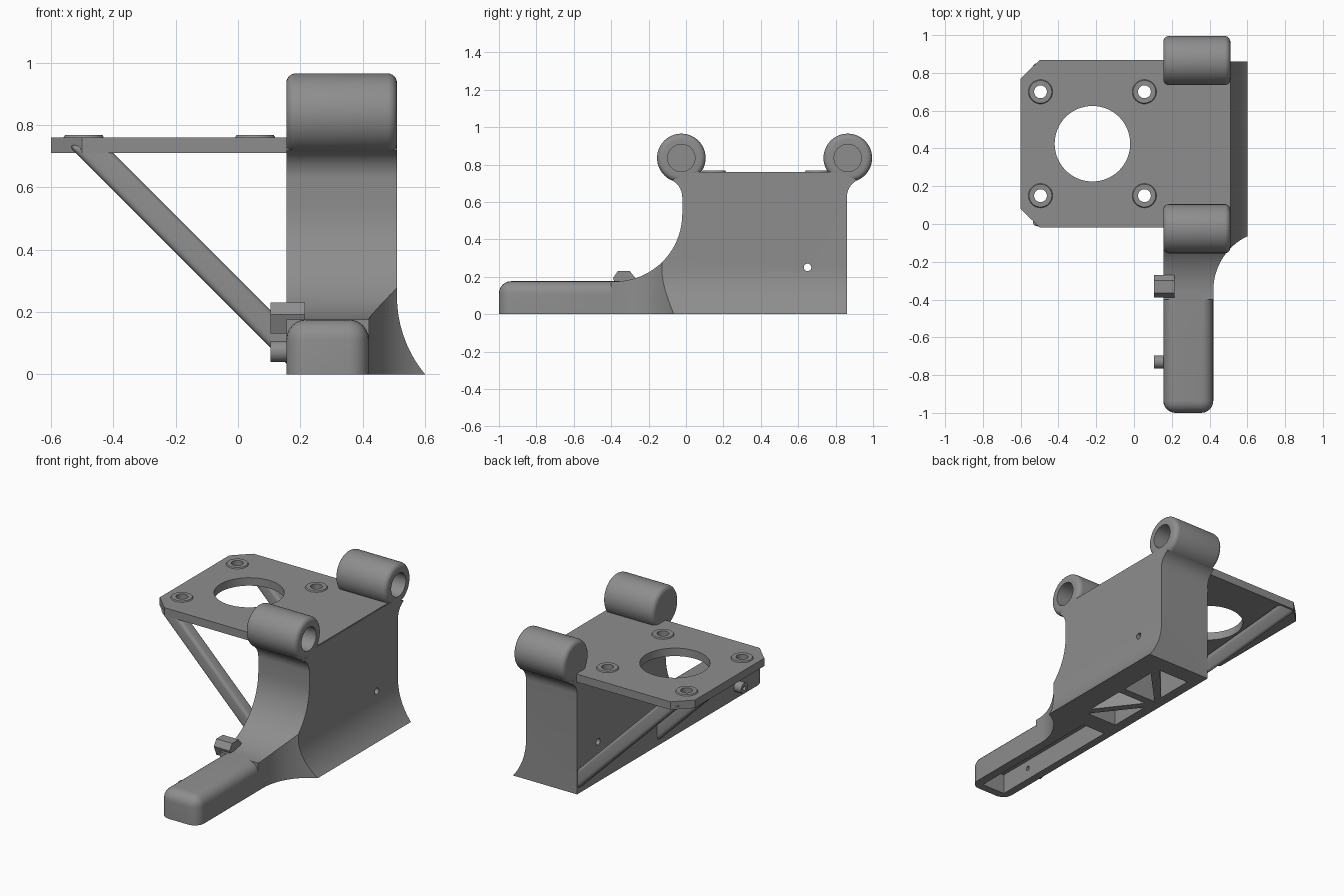
import bpy, bmesh, math
from mathutils import Matrix, Vector

if "Cube" in bpy.data.objects:
    bpy.data.objects.remove(bpy.data.objects["Cube"])

grey = bpy.data.materials.new("mid_grey")
grey.diffuse_color = (0.27, 0.27, 0.27, 1)
grey.use_nodes = True
grey.node_tree.nodes["Principled BSDF"].inputs["Base Color"].default_value = grey.diffuse_color


def finish(name, bm):
    bmesh.ops.recalc_face_normals(bm, faces=bm.faces)
    me = bpy.data.meshes.new(name)
    bm.to_mesh(me)
    bm.free()
    me.materials.append(grey)
    ob = bpy.data.objects.new(name, me)
    bpy.context.collection.objects.link(ob)
    return ob


def prism(name, pts, axis, lo, hi, bevel=0, pick=None):
    """Extrude a 2D outline along an axis (x: pts are y,z; y: x,z; z: x,y)."""
    place = {"x": lambda a, b, t: (t, a, b),
             "y": lambda a, b, t: (a, t, b),
             "z": lambda a, b, t: (a, b, t)}[axis]
    bm = bmesh.new()
    face = bm.faces.new([bm.verts.new(place(a, b, lo)) for a, b in pts])
    out = bmesh.ops.extrude_face_region(bm, geom=[face])
    shift = Vector(place(0, 0, hi - lo))
    for v in out["geom"]:
        if isinstance(v, bmesh.types.BMVert):
            v.co += shift
    bmesh.ops.recalc_face_normals(bm, faces=bm.faces)
    if bevel:
        edges = [e for e in bm.edges if pick is None or pick(e)]
        bmesh.ops.bevel(bm, geom=edges, offset=bevel, segments=6,
                        profile=0.5, affect="EDGES")
    return finish(name, bm)


def box(name, x, y, z, **kw):
    return prism(name, [(x[0], y[0]), (x[1], y[0]), (x[1], y[1]), (x[0], y[1])],
                 "z", z[0], z[1], **kw)


def cyl(name, centre, r, length, axis="x", r2=None, sides=48, bevel=0):
    bm = bmesh.new()
    bmesh.ops.create_cone(bm, cap_ends=True, segments=sides, radius1=r,
                          radius2=r if r2 is None else r2, depth=length)
    if bevel:
        rims = [e for e in bm.edges if abs(e.verts[0].co.z - e.verts[1].co.z) < 1e-5]
        bmesh.ops.bevel(bm, geom=rims, offset=bevel, segments=6,
                        profile=0.5, affect="EDGES")
    turn = Matrix.Rotation(math.pi / 2, 4, "Y") if axis == "x" else Matrix()
    bm.transform(Matrix.Translation(centre) @ turn)
    return finish(name, bm)


def combine(target, op, *others):
    """Apply a boolean with each other object, then delete it."""
    bpy.context.view_layer.objects.active = target
    for o in others:
        m = target.modifiers.new("bool", "BOOLEAN")
        m.operation, m.solver, m.object = op, "EXACT", o
        bpy.ops.object.modifier_apply(modifier=m.name)
        bpy.data.objects.remove(o)
    return target


def arc(cx, cy, r, a0, a1, n=16):
    return [(cx + r * math.cos(math.radians(a0 + (a1 - a0) * i / n)),
             cy + r * math.sin(math.radians(a0 + (a1 - a0) * i / n)))
            for i in range(n + 1)]


MID = 0.42                          # y about which the tower is symmetric
BOSS_Y, BOSS_Z, BOSS_R = -0.025, 0.835, 0.13

# Tower: side, plan and front outlines intersected
neck = arc(-0.12, 0.626, 0.1, 0, 65.5, 8)
side = [(-0.4, 0), (-0.4, 0.175)] + arc(-0.38, 0.535, 0.36, -90, 0, 24) + neck + [(0.03, 0.755)]
side += [(2 * MID - y, z) for y, z in reversed([(-0.02, 0)] + neck + [(0.03, 0.755)])]
body = prism("body", side, "x", 0.155, 0.7)
plan = [(0.1, -1.1), (0.42, -1.1)] + arc(0.736, -0.35, 0.316, 180, 105) + [(0.8, -0.03), (0.8, 1.1), (0.1, 1.1)]
front = [(0.1, 1), (0.51, 1)] + arc(0.902, 0.25, 0.392, 180, 222) + [(0.1, -0.012)]
combine(body, "INTERSECT", prism("plan_cut", plan, "z", -0.1, 1.2),
        prism("front_cut", front, "y", -1.2, 1.2))

# Foot: long rounded bar in front of the tower
foot = box("foot", (0.155, 0.42), (-1, -0.3), (0, 0.176), bevel=0.065,
           pick=lambda e: max(v.co.z for v in e.verts) > 0.1
           and min(v.co.y for v in e.verts) < -0.5)
combine(body, "UNION", foot)

# Hollow underside with diagonal ribs, and small cross holes
cells = [[(0.22, 0.09), (0.43, 0.09), (0.22, 0.36)],
         [(0.45, 0.14), (0.45, 0.4), (0.25, 0.4)],
         [(0.45, 0.45), (0.45, 0.69), (0.22, 0.45)],
         [(0.22, 0.51), (0.43, 0.75), (0.22, 0.75)]]
combine(body, "DIFFERENCE",
        box("foot_cavity", (0.205, 0.365), (-0.95, -0.03), (-0.1, 0.125)),
        cyl("side_hole", (0.3, 0.65, 0.25), 0.02, 1, sides=24),
        *[prism("cell", c, "z", -0.1, 0.65) for c in cells])

# Mounting plate with chamfered corners
y0, y1 = -0.018, 0.868
plate = prism("plate", [(-0.6, 0.08), (-0.5, y0), (0.508, y0), (0.508, y1), (-0.5, y1), (-0.6, 0.77)],
              "z", 0.71, 0.76)
screws = [(x, y) for x in (-0.495, 0.055) for y in (0.15, 0.70)]
combine(plate, "UNION", *[cyl("rim", (x, y, 0.757), 0.072, 0.02, "z", r2=0.06) for x, y in screws])
combine(plate, "DIFFERENCE", cyl("big_hole", (-0.22, 0.425, 0.73), 0.2, 0.3, "z", sides=64),
        *[cyl("screw_hole", (x, y, 0.73), 0.034, 0.3, "z", sides=32) for x, y in screws])

# Hinge bosses with blind bores from the right
for name, y in (("front_boss", BOSS_Y), ("back_boss", 2 * MID - BOSS_Y)):
    boss = cyl(name, (0.3325, y, BOSS_Z), BOSS_R, 0.355, sides=64, bevel=0.03)
    combine(boss, "DIFFERENCE", cyl("bore", (0.41, y, BOSS_Z), 0.073, 0.4))

# Diagonal struts under the plate
for name, ya in (("front_strut", -0.015), ("back_strut", 0.775)):
    prism(name, [(-0.545, 0.735), (0.18, 0.01), (0.18, 0.13), (-0.425, 0.735)],
          "y", ya, ya + 0.08, bevel=0.02)

# Cable hook: hexagonal stub on the left of the foot
prism("hook", [(-0.33 + a, 0.18 + b) for a, b in
               ((-0.06, 0.012), (-0.035, 0.05), (0.03, 0.05), (0.06, 0.012), (0.03, -0.05), (-0.035, -0.05))],
      "x", 0.105, 0.215)

# Pin: short tube on the left of the foot
pin = cyl("pin", (0.14, -0.73, 0.073), 0.034, 0.07, sides=24)
combine(pin, "DIFFERENCE", cyl("pin_hole", (0.14, -0.73, 0.073), 0.014, 0.3, sides=16))
combine(body, "DIFFERENCE", cyl("pin_hole", (0.14, -0.73, 0.073), 0.014, 0.2, sides=16))

for ob in list(bpy.data.objects):
    bpy.ops.object.select_all(action="DESELECT")
    ob.select_set(True)
    bpy.context.view_layer.objects.active = ob
    bpy.ops.object.shade_smooth_by_angle(angle=math.radians(30))
